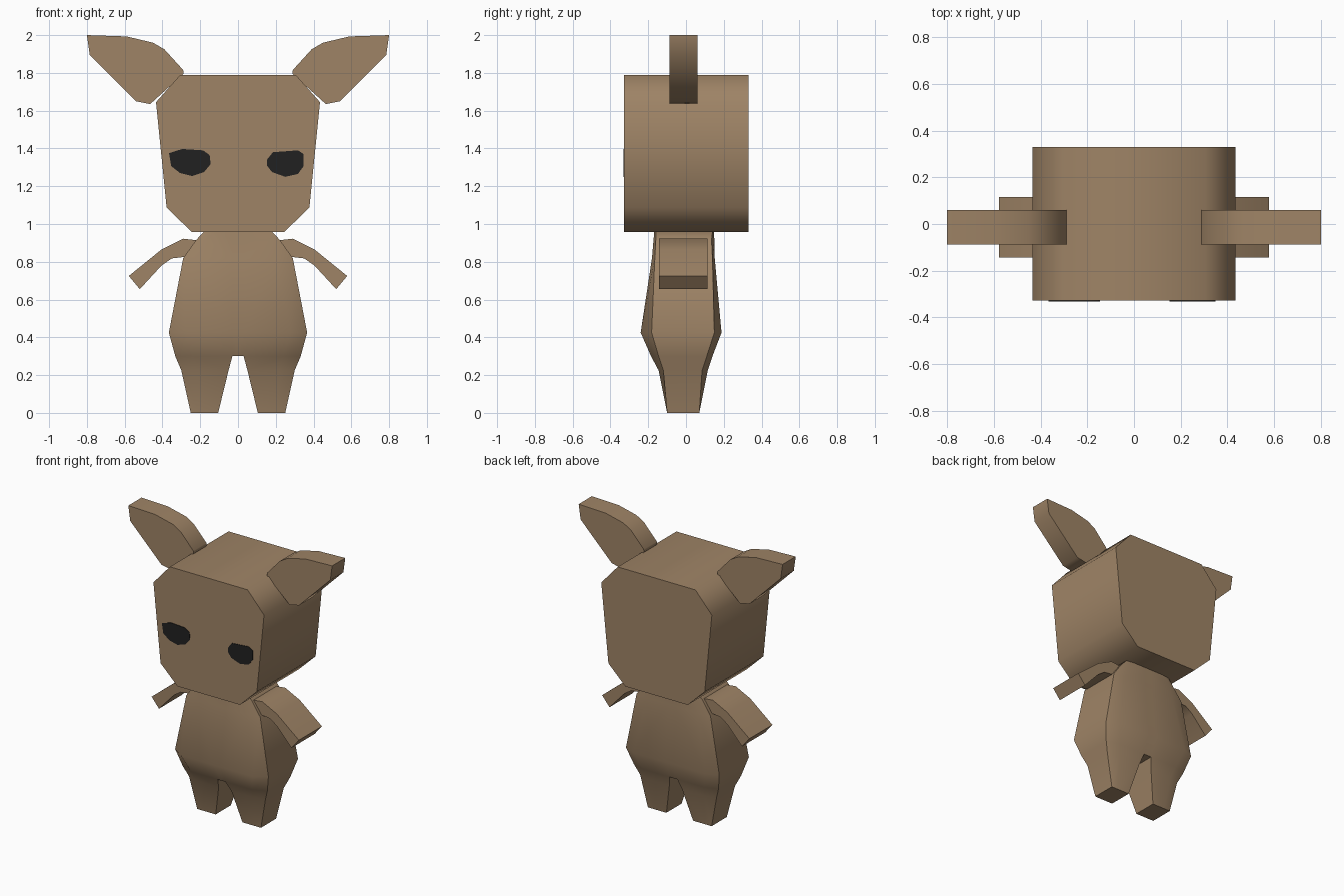
import bpy, bmesh, math

if "Cube" in bpy.data.objects:
    bpy.data.objects.remove(bpy.data.objects["Cube"])


def material(name, color):
    m = bpy.data.materials.new(name)
    m.diffuse_color = (*color, 1)
    m.use_nodes = True
    m.node_tree.nodes["Principled BSDF"].inputs["Base Color"].default_value = m.diffuse_color
    return m


BROWN = material("warm brown", (0.345, 0.23, 0.133))
BLACK = material("eye black", (0.015, 0.015, 0.015))


def finish(bm, name, mat, angle=60):
    bmesh.ops.recalc_face_normals(bm, faces=bm.faces[:])
    me = bpy.data.meshes.new(name)
    bm.to_mesh(me)
    bm.free()
    ob = bpy.data.objects.new(name, me)
    bpy.context.collection.objects.link(ob)
    me.materials.append(mat)
    bpy.ops.object.select_all(action='DESELECT')
    ob.select_set(True)
    bpy.context.view_layer.objects.active = ob
    bpy.ops.object.shade_smooth_by_angle(angle=math.radians(angle))
    return ob


def slab(name, profile, y0, y1, mat, flip=1):
    """Front-view (x, z) outline extruded from y0 to y1."""
    bm = bmesh.new()
    front = [bm.verts.new((flip * x, y0, z)) for x, z in profile]
    back = [bm.verts.new((flip * x, y1, z)) for x, z in profile]
    bm.faces.new(front)
    bm.faces.new(back[::-1])
    n = len(profile)
    for i in range(n):
        j = (i + 1) % n
        bm.faces.new((front[i], back[i], back[j], front[j]))
    return finish(bm, name, mat)


# Head: chamfered tapered block
half = [(0.245, 0.958), (0.378, 1.087), (0.434, 1.645), (0.305, 1.79)]
slab("head", half + [(-x, z) for x, z in half[::-1]], -0.328, 0.33, BROWN)

# Ears and arms, one per side
ear = [(0.80, 2.0), (0.785, 1.895), (0.54, 1.65), (0.465, 1.635), (0.288, 1.795),
       (0.29, 1.815), (0.39, 1.925), (0.45, 1.96), (0.59, 1.993)]
arm = [(0.20, 0.912), (0.225, 0.915), (0.29, 0.922), (0.405, 0.865), (0.578, 0.725),
       (0.52, 0.655), (0.405, 0.78), (0.35, 0.818), (0.29, 0.825), (0.20, 0.825)]
for side, s in (("left", -1), ("right", 1)):
    slab(side + "_ear", ear, -0.087, 0.06, BROWN, s)
    slab(side + "_arm", arm, -0.143, 0.115, BROWN, s)

# Eyes: thin irregular ovals on the face
slab("left_eye", [(-.365, 1.375), (-.296, 1.397), (-.185, 1.39), (-.15, 1.365), (-.145, 1.317),
                  (-.18, 1.275), (-.243, 1.254), (-.307, 1.27), (-.354, 1.307)],
     -0.332, -0.327, BLACK)
slab("right_eye", [(.153, 1.34), (.185, 1.38), (.317, 1.39), (.348, 1.37), (.348, 1.307),
                   (.317, 1.265), (.25, 1.25), (.18, 1.275), (.153, 1.31)],
     -0.332, -0.327, BLACK)

# Body and legs: rows of z, inner/mid/outer x, front y (mid, outer), back y (mid, outer)
rows = [(0.00, .105, .20, .25, -.10, -.10, .07, .07),
        (0.225, .05, .22, .30, -.145, -.12, .115, .085),
        (0.30, .03, .24, .332, -.185, -.145, .14, .11),
        (0.425, .03, .28, .366, -.24, -.182, .188, .15),
        (0.82, .03, .20, .29, -.18, -.165, .152, .14),
        (0.915, .03, .17, .222, -.172, -.16, .15, .135),
        (0.96, .03, .12, .18, -.168, -.16, .148, .14)]
bm = bmesh.new()
front, back = {}, {}
for r, (z, xi, xm, xo, fm, fo, b, bo) in enumerate(rows):
    for c, x in enumerate((0, xi, xm, xo)):
        if c == 0 and r < 2:
            continue
        front[r, c] = bm.verts.new((x, fo if c == 3 else fm, z))
        back[r, c] = bm.verts.new((x, bo if c == 3 else b, z))
edges = {}
for r in range(len(rows) - 1):
    for c in range(3):
        keys = [(r, c), (r, c + 1), (r + 1, c + 1), (r + 1, c)]
        if not all(k in front for k in keys):
            continue
        bm.faces.new([front[k] for k in keys])
        bm.faces.new([back[k] for k in keys[::-1]])
        for i in range(4):
            e = frozenset((keys[i], keys[(i + 1) % 4]))
            edges[e] = edges.get(e, 0) + 1
# Close the outline between front and back, leaving the centre open to mirror
for e, count in edges.items():
    a, b = sorted(e)
    if count == 1 and not (a[1] == 0 and b[1] == 0):
        bm.faces.new((front[a], front[b], back[b], back[a]))
other = bmesh.ops.duplicate(bm, geom=bm.verts[:] + bm.edges[:] + bm.faces[:])["geom"]
for v in other:
    if isinstance(v, bmesh.types.BMVert):
        v.co.x *= -1
bmesh.ops.remove_doubles(bm, verts=bm.verts[:], dist=0.0005)
finish(bm, "body_and_legs", BROWN, 50)
